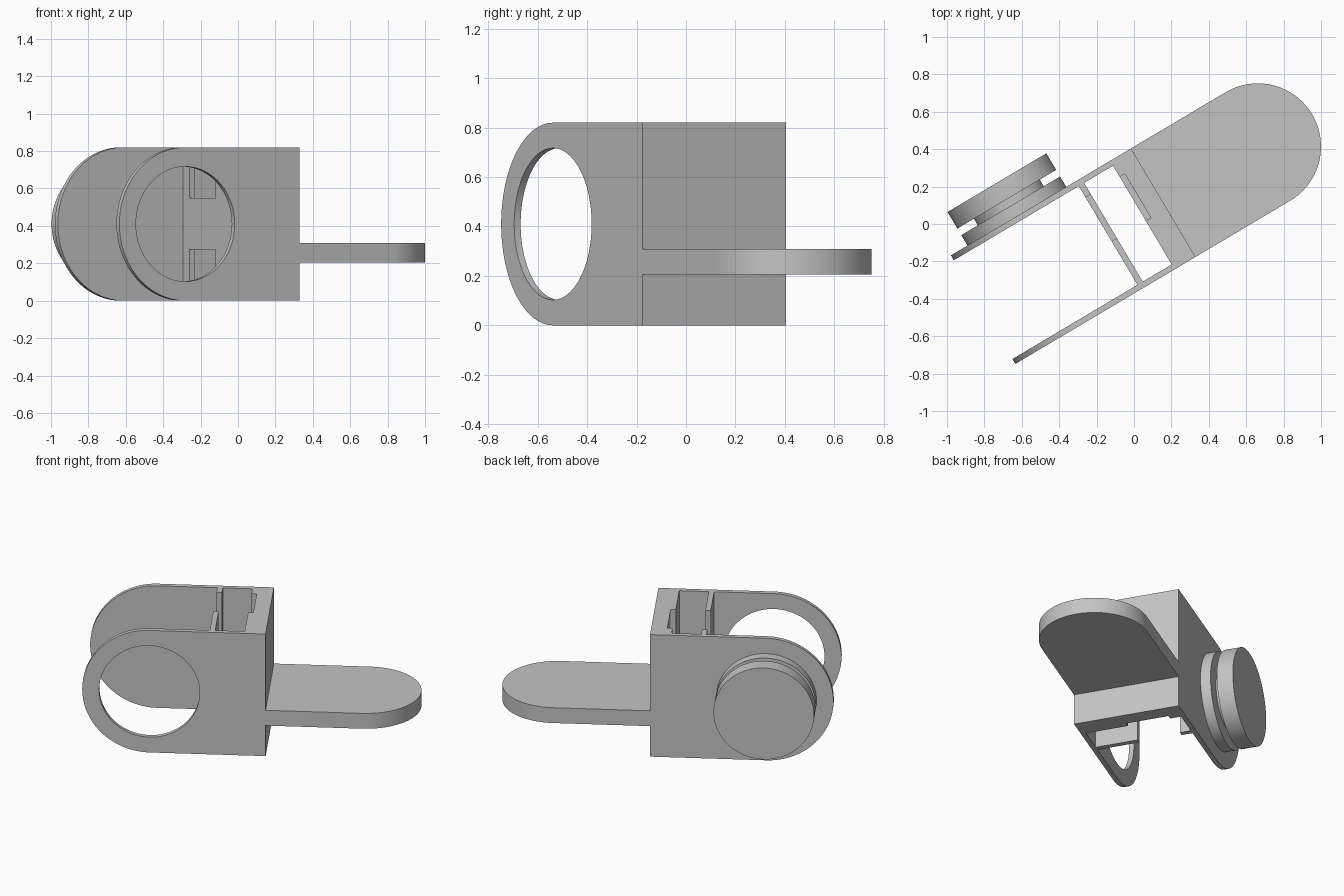
import bpy, bmesh, math
from mathutils import Matrix, Vector

if "Cube" in bpy.data.objects:
    bpy.data.objects.remove(bpy.data.objects["Cube"], do_unlink=True)

# Local frame: x runs along the tongue, y across the body, z up
PLACE = Matrix.Translation((0.1565, 0.114, 0)) @ Matrix.Rotation(math.radians(30.7), 4, 'Z')
HEIGHT = 0.82
MID = HEIGHT / 2
HALF = 0.3375          # half width of body
PLATE = 0.0305         # side plate thickness
INNER = HALF - PLATE
PIVOT = -0.71          # centre of the round plate ends
HOLE = 0.307

grey = bpy.data.materials.new("plain_grey")
grey.use_nodes = True
grey.diffuse_color = (0.55, 0.55, 0.55, 1)
grey.node_tree.nodes["Principled BSDF"].inputs["Base Color"].default_value = (0.55, 0.55, 0.55, 1)


def arc(cx, cy, r, start, end, steps):
    """Points on an arc, angles in degrees."""
    angles = [math.radians(start + (end - start) * i / steps) for i in range(steps + 1)]
    return [(cx + r * math.cos(a), cy + r * math.sin(a)) for a in angles]


def extrude(name, outline, low, high, upright=False):
    """Prism from an outline: in x-y raised along z, or in x-z (upright) along y."""
    bm = bmesh.new()
    place = (lambda p, d: (p[0], d, p[1])) if upright else (lambda p, d: (p[0], p[1], d))
    face = bm.faces.new([bm.verts.new(place(p, low)) for p in outline])
    new = bmesh.ops.extrude_face_region(bm, geom=[face])["geom"]
    shift = Vector(place((0, 0), high - low))
    bmesh.ops.translate(bm, vec=shift, verts=[g for g in new if isinstance(g, bmesh.types.BMVert)])
    bmesh.ops.recalc_face_normals(bm, faces=bm.faces)
    mesh = bpy.data.meshes.new(name)
    bm.to_mesh(mesh)
    bm.free()
    mesh.materials.append(grey)
    obj = bpy.data.objects.new(name, mesh)
    bpy.context.collection.objects.link(obj)
    obj.matrix_world = PLACE
    return obj


def box(name, x0, x1, y0, y1, z0, z1):
    return extrude(name, [(x0, y0), (x1, y0), (x1, y1), (x0, y1)], z0, z1)


def disc(name, r, y0, y1):
    return extrude(name, arc(PIVOT, MID, r, 0, 360, 96)[:-1], y0, y1, upright=True)


def select(obj):
    bpy.ops.object.select_all(action='DESELECT')
    obj.select_set(True)
    bpy.context.view_layer.objects.active = obj


def cut(obj, cutter):
    cutter.hide_render = True
    mod = obj.modifiers.new("cut", 'BOOLEAN')
    mod.operation = 'DIFFERENCE'
    mod.solver = 'EXACT'
    mod.object = cutter
    select(obj)
    bpy.ops.object.modifier_apply(modifier=mod.name)
    bpy.data.objects.remove(cutter, do_unlink=True)


# Forked body: round-ended block, hollowed to two side plates and two cross walls
outline = [(0, 0), (0, HEIGHT)] + arc(PIVOT, MID, MID, 90, 270, 64)
body = extrude("forked_body", outline, -HALF, HALF, upright=True)
cut(body, box("fork_gap", -1.3, -0.343, -INNER, INNER, -0.1, 1))
cut(body, box("pocket", -0.31, -0.13, -INNER, INNER, -0.1, 1))

# Notches through the thin wall and into the end wall, top and bottom
for z0, z1 in ((0.55, 1), (-0.1, 0.275)):
    cut(body, box("notch", -0.4, -0.098, -0.036, 0.237, z0, z1))

# Round opening in the front plate
cut(body, disc("opening", HOLE, -HALF - 0.1, -INNER + 0.1))

# Flat tongue with a round end
tongue = extrude("tongue", [(0, HALF), (0, -HALF)] + arc(0.588, 0, HALF, -90, 90, 64), 0.205, 0.308)

# Grooved knob on the back plate
knob = [disc("knob_base", HOLE, HALF, 0.402),
        disc("knob_neck", 0.205, 0.402, 0.443),
        disc("knob_cap", HOLE, 0.443, 0.546)]

for obj in [body, tongue] + knob:
    select(obj)
    bpy.ops.object.shade_smooth_by_angle(angle=math.radians(30))
